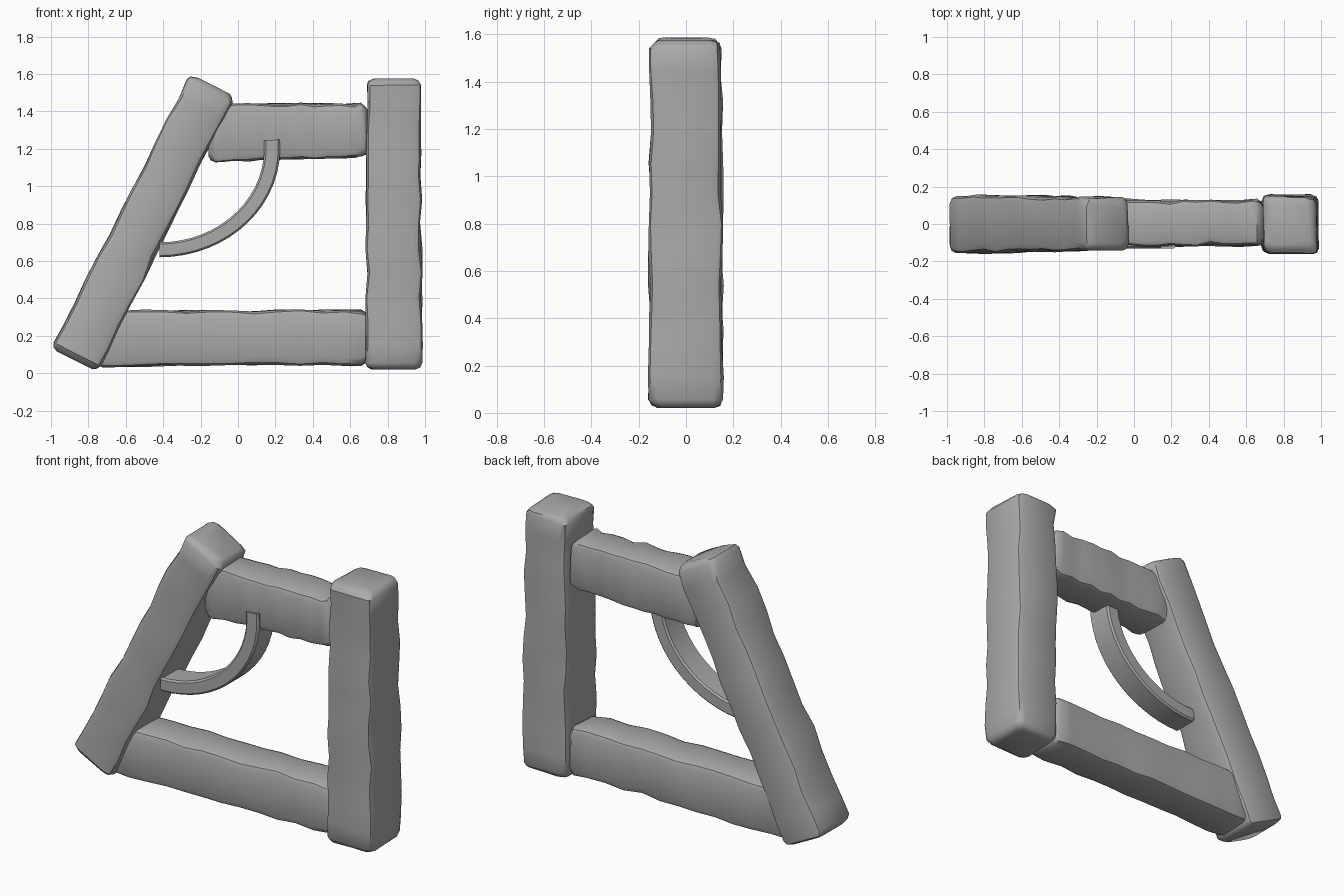
import bpy, bmesh, math, random
from mathutils import Vector

random.seed(4)
if "Cube" in bpy.data.objects:
    bpy.data.objects.remove(bpy.data.objects["Cube"], do_unlink=True)

grey = bpy.data.materials.new("stone grey")
grey.use_nodes = True
grey.diffuse_color = (0.4, 0.4, 0.4, 1)
grey.node_tree.nodes["Principled BSDF"].inputs["Base Color"].default_value = (0.4, 0.4, 0.4, 1)


def loft(name, rings, angle):
    """Skin a list of equal rings, cap both ends and smooth the result."""
    bm = bmesh.new()
    loops = [[bm.verts.new(p) for p in ring] for ring in rings]
    n = len(loops[0])
    for a, b in zip(loops, loops[1:]):
        for i in range(n):
            j = (i + 1) % n
            bm.faces.new((a[i], a[j], b[j], b[i]))
    bm.faces.new(loops[0])
    bm.faces.new(loops[-1])
    bmesh.ops.recalc_face_normals(bm, faces=bm.faces)
    mesh = bpy.data.meshes.new(name)
    bm.to_mesh(mesh)
    bm.free()
    mesh.materials.append(grey)
    obj = bpy.data.objects.new(name, mesh)
    bpy.context.collection.objects.link(obj)
    bpy.ops.object.select_all(action="DESELECT")
    bpy.context.view_layer.objects.active = obj
    obj.select_set(True)
    bpy.ops.object.shade_smooth_by_angle(angle=math.radians(angle))
    return obj


def beam(name, start, end, widths, depths, wear=0.007, steps=12):
    """Worn beam whose rounded cross-section varies from start to end."""
    start, end = Vector(start), Vector(end)
    axis = (end - start).normalized()
    depth_dir = Vector((0, 1, 0))
    side = depth_dir.cross(axis)
    length = (end - start).length
    inset = 0.035 / length
    stops = [(0, 0.035), (inset * 0.35, 0.012), (inset, 0)]
    stops += [(k / steps, 0) for k in range(1, steps)]
    stops += [(1 - inset, 0), (1 - inset * 0.35, 0.012), (1, 0.035)]
    rings = []
    for t, shrink in stops:
        w = (widths[0] + (widths[1] - widths[0]) * t) / 2 - shrink
        d = (depths[0] + (depths[1] - depths[0]) * t) / 2 - shrink
        ring = []
        for sx, sy in ((1, 1), (-1, 1), (-1, -1), (1, -1)):
            chip = 0.03 + random.uniform(-0.008, 0.015)
            jx, jy = (random.uniform(-wear, wear) for _ in range(2))
            corner = [(0, chip), (chip * 0.3, chip * 0.3), (chip, 0)]
            if sx * sy < 0:
                corner.reverse()
            for cx, cy in corner:
                ring.append(start + axis * (t * length)
                            + side * (sx * (w - cx) + jx)
                            + depth_dir * (sy * (d - cy) + jy))
        rings.append(ring)
    return loft(name, rings, 40)


# Upright and leaning posts
beam("upright_post", (0.835, 0, 0.02), (0.83, 0, 1.575), (0.3, 0.285), (0.31, 0.3))
beam("leaning_post", (-0.875, 0, 0.07), (-0.135, 0, 1.54), (0.275, 0.265), (0.31, 0.28))

# Cross beams
beam("top_beam", (-0.16, 0.005, 1.285), (0.695, 0.005, 1.3), (0.31, 0.28), (0.24, 0.235))
beam("bottom_beam", (-0.76, 0.005, 0.185), (0.695, 0.005, 0.19), (0.295, 0.29), (0.25, 0.25))

# Curved brace: rectangular section swept along a quarter ellipse
brace = []
for k in range(17):
    a = math.radians(-90 + 95 * k / 16)
    outer, inner = [(-0.42 + rx * math.cos(a), 1.2 + rz * math.sin(a))
                    for rx, rz in ((0.645, 0.58), (0.56, 0.5))]
    front, back, c = -0.13, 0.03, 0.12

    def at(f, y):
        return (outer[0] + (inner[0] - outer[0]) * f, y, outer[1] + (inner[1] - outer[1]) * f)

    brace.append([at(c, front), at(1 - c, front), at(1, front + 0.01), at(1, back - 0.01),
                  at(1 - c, back), at(c, back), at(0, back - 0.01), at(0, front + 0.01)])
loft("curved_brace", brace, 35)
